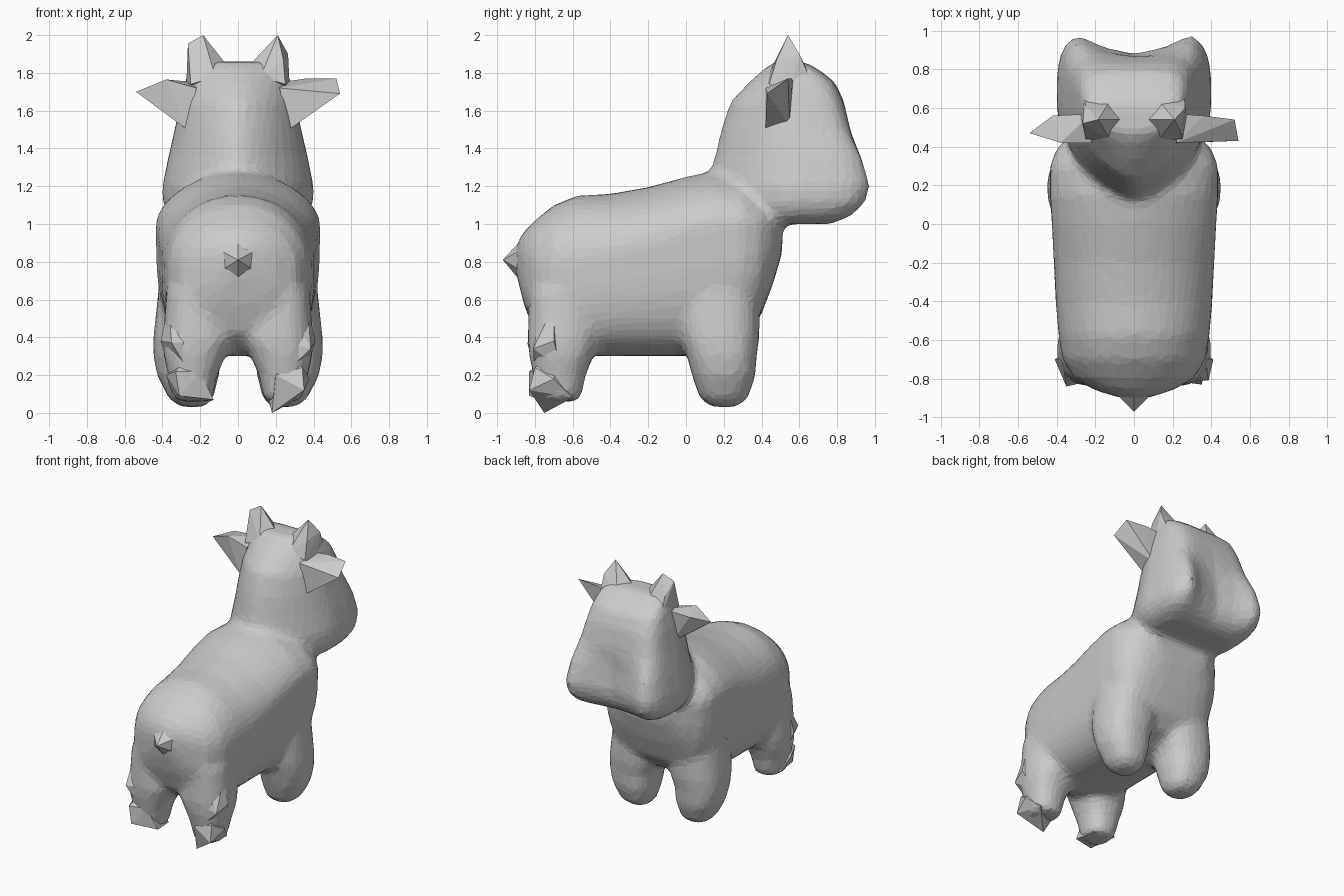
import bpy, bmesh
from math import cos, sin, pi


def spow(v, n):
    return (1 if v >= 0 else -1) * abs(v) ** (2 / n)


def loft(bm, rings):
    """Skin a list of closed point rings and cap both ends."""
    loops = [[bm.verts.new(p) for p in r] for r in rings]
    n = len(loops[0])
    faces = [bm.faces.new(loops[0]), bm.faces.new(loops[-1][::-1])]
    for a, b in zip(loops, loops[1:]):
        for i in range(n):
            j = (i + 1) % n
            faces.append(bm.faces.new((a[j], a[i], b[i], b[j])))
    bmesh.ops.recalc_face_normals(bm, faces=faces)


def body_ring(y, lo, hi, w, n=40):
    """Boxy belly, rounded back, sloping shoulders."""
    t = max(0, min(1, -y / 0.6))
    zc = lo + (0.7 - 0.14 * t) * (hi - lo)
    pts = []
    for k in range(n):
        c, s = cos(2 * pi * k / n), sin(2 * pi * k / n)
        e = 1.8 + 0.3 * t if s > 0 else 3.2
        h = hi - zc if s > 0 else zc - lo
        pts.append((w * spow(c, e), y, zc + h * spow(s, e)))
    return pts


def head_ring(z, back, front, w, dent, n=48):
    """Narrow nape, broad face with a hollow between two front corners."""
    yc = back + 0.55 * (front - back)
    pts = []
    for k in range(n):
        c, s = cos(2 * pi * k / n), sin(2 * pi * k / n)
        e = 4.2 if s > 0 else 1.6
        x = w * spow(c, e)
        y = yc + (front - yc if s > 0 else yc - back) * spow(s, e)
        if s > 0:
            y -= dent * max(0, 1 - (x / 0.29) ** 2)
        pts.append((x, y, z))
    return pts


def leg_ring(x, y, z, rx, ry, n=24):
    return [(x + rx * spow(cos(2 * pi * k / n), 2.4),
             y + ry * spow(sin(2 * pi * k / n), 2.4), z) for k in range(n)]


def to_object(name, bm):
    me = bpy.data.meshes.new(name)
    bm.to_mesh(me)
    bm.free()
    ob = bpy.data.objects.new(name, me)
    bpy.context.collection.objects.link(ob)
    return ob


def hull(name, pts, side=1):
    """Faceted spike from the convex hull of a few points."""
    bm = bmesh.new()
    for x, y, z in pts:
        bm.verts.new((x * side, y, z))
    bmesh.ops.convex_hull(bm, input=bm.verts[:])
    bmesh.ops.delete(bm, geom=[v for v in bm.verts if not v.link_faces], context='VERTS')
    bmesh.ops.recalc_face_normals(bm, faces=bm.faces[:])
    return to_object(name, bm)


bm = bmesh.new()
# Trunk, rump to chest: y, bottom, top, half width
loft(bm, [body_ring(*r) for r in [
    (-0.90, 0.74, 0.89, 0.07), (-0.86, 0.58, 0.96, 0.20), (-0.80, 0.42, 1.02, 0.31),
    (-0.70, 0.34, 1.10, 0.37), (-0.58, 0.30, 1.15, 0.39), (-0.40, 0.30, 1.16, 0.405),
    (-0.20, 0.30, 1.195, 0.415), (0.0, 0.30, 1.25, 0.425), (0.15, 0.33, 1.28, 0.435),
    (0.30, 0.40, 1.26, 0.435), (0.39, 0.50, 1.20, 0.40), (0.46, 0.68, 1.15, 0.33),
    (0.51, 0.85, 1.10, 0.22)]])
# Neck and head, chin to crown: z, back, front, half width, front hollow
loft(bm, [head_ring(*r) for r in [
    (1.00, 0.24, 0.80, 0.29, 0.04), (1.04, 0.18, 0.91, 0.36, 0.08), (1.11, 0.14, 0.98, 0.40, 0.11),
    (1.20, 0.11, 1.01, 0.40, 0.13), (1.35, 0.15, 0.975, 0.37, 0.11), (1.50, 0.185, 0.895, 0.335, 0.03),
    (1.65, 0.235, 0.845, 0.305, 0.01), (1.75, 0.33, 0.79, 0.28, 0), (1.82, 0.41, 0.70, 0.26, 0),
    (1.86, 0.47, 0.62, 0.21, 0)]])
# Legs: x, y, z, half width, half depth
FRONT = [(0.24, 0.20, 0.03, 0.07, 0.07), (0.25, 0.20, 0.08, 0.12, 0.13), (0.265, 0.20, 0.20, 0.165, 0.17),
         (0.27, 0.19, 0.30, 0.18, 0.185), (0.25, 0.18, 0.40, 0.20, 0.21), (0.23, 0.17, 0.75, 0.18, 0.22)]
HIND = [(0.23, -0.67, 0.06, 0.09, 0.10), (0.24, -0.67, 0.10, 0.11, 0.12), (0.24, -0.67, 0.20, 0.13, 0.14),
        (0.23, -0.66, 0.30, 0.165, 0.17), (0.21, -0.65, 0.38, 0.19, 0.19), (0.22, -0.64, 0.65, 0.16, 0.19)]
for s in (-1, 1):
    for legs in (FRONT, HIND):
        loft(bm, [leg_ring(s * x, *rest) for x, *rest in legs])
body = to_object("body_and_head", bm)
m = body.modifiers.new("fuse", 'REMESH')
m.mode = 'VOXEL'
m.voxel_size = 0.025
m = body.modifiers.new("soften", 'SMOOTH')
m.factor = 0.5
m.iterations = 10
m = body.modifiers.new("facet", 'DECIMATE')
m.ratio = 0.15

# Tail stub, flaring into the rump
hull("tail", [(0, -0.97, 0.81), (0.13, -0.84, 0.88), (-0.13, -0.84, 0.88), (0.11, -0.85, 0.74),
              (-0.11, -0.85, 0.74), (0, -0.85, 0.94), (0, -0.87, 0.69)])
# Horns
horn_base = [(0.05, 0.54, 1.83), (0.11, 0.66, 1.78), (0.26, 0.67, 1.74), (0.275, 0.55, 1.70),
             (0.25, 0.44, 1.74), (0.12, 0.43, 1.78)]
hull("horn_left", horn_base + [(0.185, 0.54, 2.0), (0.265, 0.52, 1.955), (0.25, 0.61, 1.87), (0.12, 0.54, 1.87)], -1)
hull("horn_right", horn_base + [(0.21, 0.54, 2.0), (0.265, 0.60, 1.90), (0.13, 0.52, 1.88), (0.24, 0.48, 1.87)])
# Ears, with a fold running down to the cheek
ear_base = [(0.22, 0.42, 1.72), (0.22, 0.57, 1.75), (0.27, 0.42, 1.50), (0.28, 0.55, 1.52)]
hull("ear_left", ear_base + [(0.54, 0.47, 1.70), (0.38, 0.42, 1.765), (0.42, 0.56, 1.74), (0.35, 0.47, 1.57)], -1)
hull("ear_right", ear_base + [(0.52, 0.54, 1.77), (0.54, 0.43, 1.69), (0.36, 0.56, 1.77), (0.42, 0.46, 1.61)])
# Ragged hind hooves
hull("hind_hoof_right", [(0.18, -0.75, 0.0), (0.15, -0.64, 0.12), (0.33, -0.60, 0.08), (0.38, -0.70, 0.18),
                         (0.35, -0.83, 0.12), (0.20, -0.81, 0.20), (0.34, -0.80, 0.24), (0.26, -0.68, 0.32)])
hull("hind_hoof_left", [(0.31, -0.83, 0.09), (0.13, -0.77, 0.07), (0.15, -0.61, 0.06), (0.35, -0.62, 0.10),
                        (0.38, -0.72, 0.20), (0.33, -0.83, 0.22), (0.20, -0.80, 0.22), (0.25, -0.70, 0.32)], -1)
# Ragged hocks
for name, s, tip in (("hock_right", 1, (0.385, -0.81, 0.34)), ("hock_left", -1, (0.35, -0.84, 0.37))):
    hull(name, [tip, (0.37, -0.70, 0.56), (0.22, -0.81, 0.38), (0.30, -0.77, 0.50),
                (0.36, -0.66, 0.24), (0.41, -0.70, 0.38), (0.26, -0.80, 0.22), (0.24, -0.66, 0.50)], s)
